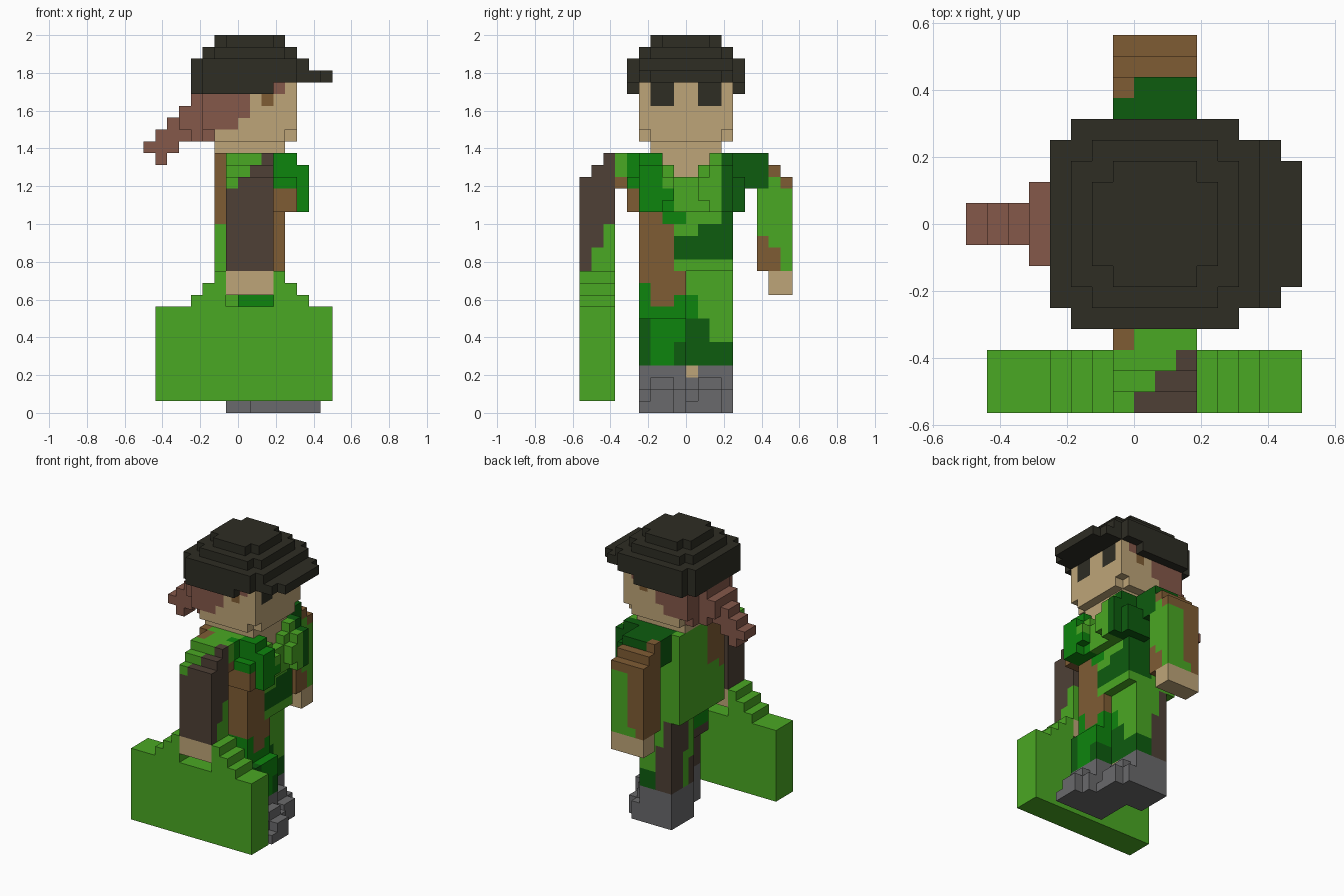
import bpy, bmesh
from mathutils import Vector

if "Cube" in bpy.data.objects:
    bpy.data.objects.remove(bpy.data.objects["Cube"])

U = 1 / 16  # block size
PALETTE = {  # sRGB
    "black": (46, 45, 36), "hair": (133, 88, 74), "skin": (190, 165, 120),
    "light_green": (74, 168, 35), "mid_green": (13, 133, 13), "dark_green": (13, 92, 15),
    "brown": (127, 92, 52), "dark_brown": (78, 64, 54), "grey": (106, 106, 108),
}


def linear(c):
    c /= 255
    return c / 12.92 if c <= 0.04045 else ((c + 0.055) / 1.055) ** 2.4


MATS = {}
for mat_name, rgb in PALETTE.items():
    m = bpy.data.materials.new(mat_name)
    col = (*[linear(c) for c in rgb], 1)
    m.use_nodes = True
    m.diffuse_color = col
    bsdf = m.node_tree.nodes["Principled BSDF"]
    bsdf.inputs["Base Color"].default_value = col
    bsdf.inputs["Roughness"].default_value = 0.9
    MATS[mat_name] = m


def cells(box):
    x0, x1, y0, y1, z0, z1 = box
    return {(x, y, z) for x in range(x0, x1) for y in range(y0, y1) for z in range(z0, z1)}


def mirror(box):
    x0, x1, y0, y1, z0, z1 = box
    return (x0, x1, -y1, -y0, z0, z1)


def build(name, colour, boxes, patches=(), holes=()):
    """Union of boxes (x0,x1,y0,y1,z0,z1 in blocks), outer skin only, coloured by patches."""
    solid = set().union(*[cells(b) for b in boxes])
    for h in holes:
        solid -= cells(h)
    paint = {}
    for c, b in patches:
        paint.update(dict.fromkeys(cells(b), c))
    used = [colour] + sorted({c for c, b in patches} - {colour})
    bm, verts = bmesh.new(), {}
    for cell in solid:
        for axis in range(3):
            for side in (0, 1):
                near = list(cell)
                near[axis] += 2 * side - 1
                if tuple(near) in solid:
                    continue
                ring = []
                for a, b in ((0, 0), (1, 0), (1, 1), (0, 1)):
                    p = list(cell)
                    p[axis] += side
                    p[(axis + 1) % 3] += a
                    p[(axis + 2) % 3] += b
                    p = tuple(p)
                    if p not in verts:
                        verts[p] = bm.verts.new(Vector(p) * U)
                    ring.append(verts[p])
                f = bm.faces.new(ring if side else ring[::-1])
                f.material_index = used.index(paint.get(cell, colour))
    mesh = bpy.data.meshes.new(name)
    bm.to_mesh(mesh)
    bm.free()
    for c in used:
        mesh.materials.append(MATS[c])
    ob = bpy.data.objects.new(name, mesh)
    bpy.context.collection.objects.link(ob)
    return ob


# Domed cap with a peak
build("cap", "black", [
    (-1, 3, -3, 3, 31, 32), (-2, 4, -2, 2, 31, 32),
    (-2, 4, -4, 4, 30, 31), (-3, 5, -3, 3, 30, 31),
    (-3, 5, -5, 5, 28, 30), (-4, 6, -4, 4, 28, 30),
    (-4, 7, -4, 4, 28, 29), (7, 8, -3, 3, 28, 29),
    (-3, 3, -5, 5, 27, 28), (-4, 3, -4, 4, 27, 28)])

# Head with painted hair and eyes
eyes = (4, 5, 1, 3, 26, 28)
build("head", "skin", [
    (-3, 5, -4, 4, 24, 28), (-2, 5, -3, 3, 23, 24), (-2, 4, -4, 4, 23, 24), (-2, 4, -3, 3, 22, 23)],
    [("hair", (-3, 1, -4, 4, 25, 28)), ("hair", (-3, 0, -4, 4, 24, 25)),
     ("hair", (3, 4, -4, 4, 27, 28)), ("brown", (2, 3, -4, 4, 26, 27)),
     ("black", eyes), ("black", mirror(eyes))])

# Ponytail stepping down behind the head
build("ponytail", "hair", [
    (-4, -3, -2, 2, 23, 27), (-5, -3, -2, 2, 24, 26), (-6, -3, -1, 1, 24, 25),
    (-7, -2, -1, 1, 23, 24), (-3, -2, -3, 3, 23, 24), (-8, -5, -1, 1, 22, 23),
    (-7, -6, -1, 1, 21, 22)])

# Torso with camouflage patches
build("torso", "light_green", [(-2, 4, -4, 4, 12, 22)], [
    ("brown", (-2, -1, -4, -1, 17, 22)), ("brown", (-2, -1, -4, -3, 16, 17)),
    ("brown", (1, 4, -4, -2, 12, 18)), ("brown", (3, 4, -2, -1, 12, 16)),
    ("dark_green", (3, 4, -1, 3, 13, 15)), ("dark_green", (3, 4, 1, 4, 14, 16)),
    ("dark_green", (1, 4, 3, 4, 13, 22)), ("dark_green", (-1, 4, 2, 4, 20, 22)),
    ("mid_green", (3, 4, -4, -1, 18, 22)), ("mid_green", (3, 4, -2, 0, 16, 18)),
    ("skin", (3, 4, -2, 3, 21, 22)), ("skin", (-1, 4, -2, 2, 21, 22)),
    ("skin", (3, 4, -1, 1, 20, 21))])

# Chest of the jacket, open at the collar
half = [(4, 6, 1, 4, 18, 20), (4, 6, 2, 4, 17, 21), (4, 5, 2, 4, 21, 22),
        (4, 5, 1, 4, 17, 21), (2, 5, 4, 5, 17, 20)]
build("chest", "mid_green", half + [mirror(b) for b in half] + [(4, 5, -1, 1, 17, 20)], [
    ("light_green", (4, 6, -1, 3, 17, 22)), ("light_green", (4, 6, -2, -1, 19, 21)),
    ("dark_green", (2, 6, 3, 5, 17, 22)), ("brown", (2, 5, -5, -4, 17, 19))])

# Right arm holding the shield
build("right_arm", "dark_brown", [
    (-1, 3, -9, -6, 12, 20), (-1, 3, -8, -4, 20, 21), (-1, 3, -7, -4, 21, 22),
    (-1, 3, -6, -4, 19, 20)], [
    ("light_green", (-1, 3, -7, -4, 20, 22)), ("light_green", (-1, 1, -8, -4, 20, 21)),
    ("light_green", (-1, 0, -9, -8, 19, 20)), ("dark_brown", (2, 3, -8, -6, 20, 22)),
    ("brown", (-1, 0, -6, -4, 20, 22)), ("brown", (-1, 3, -6, -4, 19, 20)),
    ("mid_green", (2, 3, -5, -4, 19, 22)),
    ("light_green", (1, 3, -7, -6, 12, 16)), ("light_green", (1, 3, -8, -6, 12, 14))])
build("right_hand", "skin", [(-1, 3, -9, -6, 10, 12)])

# Left arm hanging free
build("left_arm", "light_green", [
    (-1, 3, 6, 9, 12, 20), (-1, 3, 4, 8, 20, 21), (-1, 3, 4, 7, 21, 22), (-1, 3, 4, 6, 19, 20)], [
    ("dark_green", (-1, 3, 4, 7, 19, 22)),
    ("brown", (-1, 0, 6, 9, 12, 22)), ("brown", (0, 1, 6, 9, 13, 20)),
    ("brown", (-1, 2, 7, 9, 19, 21)), ("brown", (2, 3, 7, 8, 20, 21)),
    ("brown", (2, 3, 6, 7, 12, 15)), ("brown", (2, 3, 7, 8, 12, 14)),
    ("brown", (2, 3, 8, 9, 19, 20)), ("light_green", (2, 3, 8, 9, 12, 19))])
build("left_hand", "skin", [(-1, 3, 7, 9, 10, 12)])

# Shield with a stepped top and a grip opening
build("shield", "light_green", [
    (-7, 8, -9, -6, 1, 9), (-4, 6, -9, -6, 9, 10), (-3, 5, -9, -6, 10, 11), (-2, 4, -9, -6, 11, 12)],
    holes=[(-1, 3, -9, -6, 9, 12)])

# Legs in mid stride, right one forward
build("right_leg", "mid_green", [(0, 4, -4, 0, 8, 12), (1, 5, -4, 0, 4, 8)], [
    ("brown", (1, 5, -3, 0, 10, 12)), ("brown", (1, 4, -3, -1, 9, 10)),
    ("brown", (1, 4, -4, -3, 11, 12)), ("dark_green", (1, 5, -4, -3, 4, 8)),
    ("dark_green", (1, 5, -1, 0, 4, 6)), ("dark_brown", (0, 2, -4, 0, 4, 9))])
build("left_leg", "light_green", [(-1, 3, 0, 4, 4, 12)], [
    ("dark_green", (1, 3, 0, 2, 4, 8)), ("dark_green", (0, 3, 2, 4, 4, 6)),
    ("mid_green", (2, 3, 0, 1, 8, 10)),
    ("dark_brown", (-1, 1, 2, 4, 4, 9)), ("dark_brown", (-1, 0, 1, 4, 8, 12)),
    ("dark_brown", (-1, 0, 0, 1, 4, 7))])

# Boots with rounded, stepped toes
for side, x, y in (("right", 1, -4), ("left", -1, 0)):
    build(side + "_boot", "grey", [
        (x, x + 5, y, y + 4, 0, 2), (x + 5, x + 6, y + 1, y + 3, 0, 2), (x, x + 6, y, y + 3, 0, 1),
        (x, x + 5, y + 1, y + 3, 2, 3), (x, x + 4, y, y + 4, 2, 4)],
        [("skin", (3, 5, 0, 1, 3, 4)), ("skin", (2, 3, 0, 1, 3, 4))])
